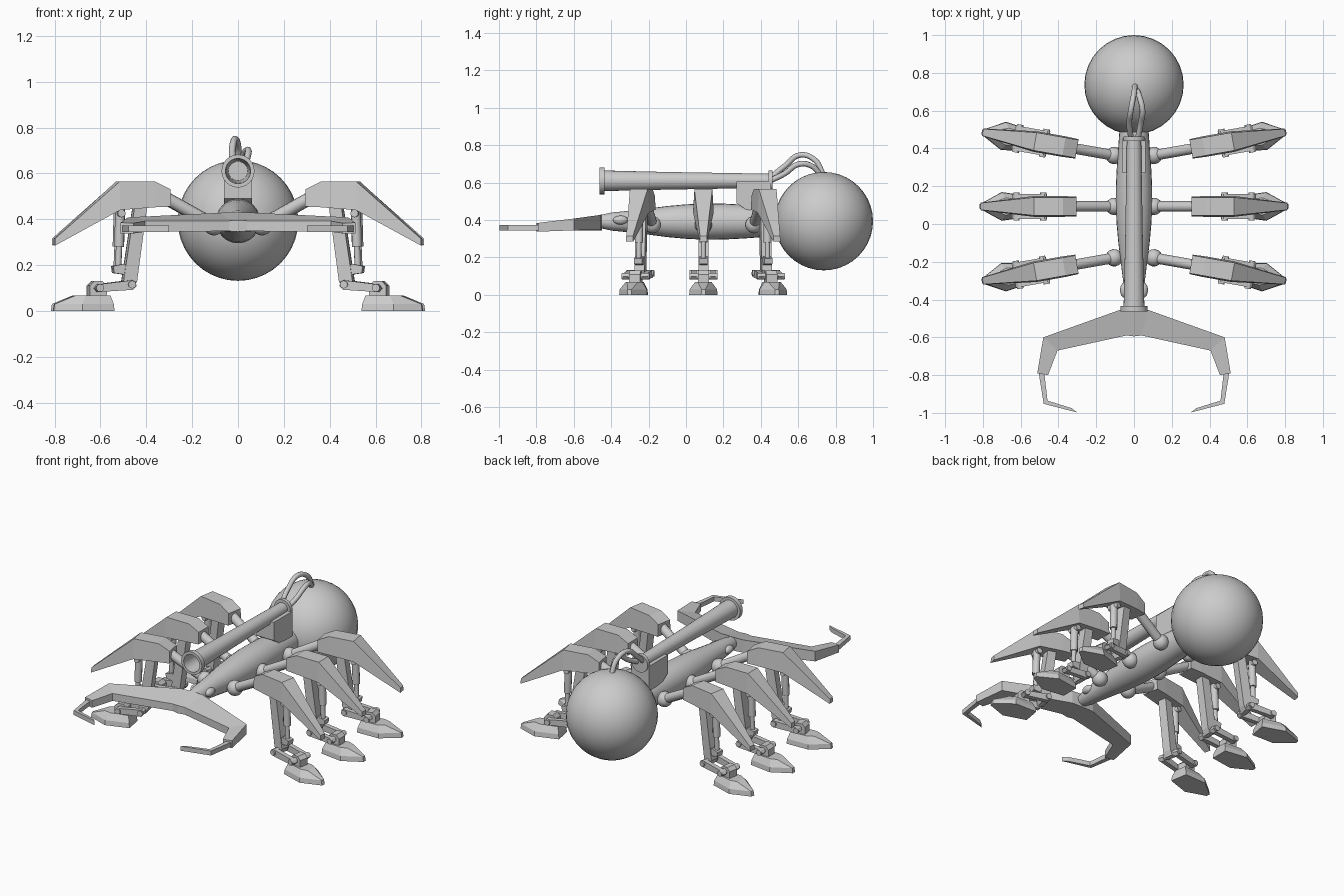
import bpy, bmesh, math
from mathutils import Matrix, Vector

if "Cube" in bpy.data.objects:
    bpy.data.objects.remove(bpy.data.objects["Cube"])

grey = bpy.data.materials.new("light_grey")
grey.diffuse_color = (0.6, 0.6, 0.6, 1)
grey.use_nodes = True
grey.node_tree.nodes["Principled BSDF"].inputs["Base Color"].default_value = grey.diffuse_color
IDENT = Matrix.Identity(4)


def finish(name, bm, mat=IDENT, smooth=False):
    bm.transform(mat)
    bmesh.ops.recalc_face_normals(bm, faces=bm.faces)
    me = bpy.data.meshes.new(name)
    bm.to_mesh(me)
    bm.free()
    me.materials.append(grey)
    ob = bpy.data.objects.new(name, me)
    bpy.context.collection.objects.link(ob)
    if smooth:
        bpy.context.view_layer.objects.active = ob
        ob.select_set(True)
        bpy.ops.object.shade_smooth_by_angle(angle=math.radians(40))
        ob.select_set(False)
    return ob


def loft(name, rings, mat=IDENT, smooth=False, caps=True):
    bm = bmesh.new()
    vs = [[bm.verts.new(p) for p in r] for r in rings]
    n = len(vs[0])
    for a, b in zip(vs, vs[1:]):
        for i in range(n):
            bm.faces.new((a[i], a[(i + 1) % n], b[(i + 1) % n], b[i]))
    if caps:
        bm.faces.new(vs[0])
        bm.faces.new(vs[-1])
    return finish(name, bm, mat, smooth)


def lathe_y(name, profile, z, n=24, caps=True):
    rings = [[(r * math.cos(2 * math.pi * i / n), y, z + r * math.sin(2 * math.pi * i / n))
              for i in range(n)] for y, r in profile]
    return loft(name, rings, smooth=True, caps=caps)


def ball(name, c, r, mat=IDENT, seg=16, scale=(1, 1, 1)):
    bm = bmesh.new()
    bmesh.ops.create_uvsphere(bm, u_segments=seg, v_segments=seg * 5 // 8, radius=r)
    m = Matrix.Translation(c) @ Matrix.Diagonal((*scale, 1))
    return finish(name, bm, mat @ m, True)


def rod(name, a, b, r, mat=IDENT, n=12, r2=None):
    a, b = Vector(a), Vector(b)
    bm = bmesh.new()
    bmesh.ops.create_cone(bm, cap_ends=True, segments=n, radius1=r,
                          radius2=r if r2 is None else r2, depth=(b - a).length)
    m = Matrix.Translation((a + b) / 2) @ (b - a).to_track_quat('Z', 'Y').to_matrix().to_4x4()
    return finish(name, bm, mat @ m, True)


def slab(name, outline, hw, mat=IDENT, yc=0):
    # side outline (x, z) extruded across y
    return loft(name, [[(x, yc + s * hw, z) for x, z in outline] for s in (-1, 1)], mat)


# Abdomen and body
ball("abdomen", (0, 0.737, 0.394), 0.263, seg=32)
lathe_y("body", [(-0.48, 0.03), (-0.40, 0.048), (-0.3, 0.058), (-0.2, 0.07), (-0.1, 0.083),
                 (0, 0.092), (0.1, 0.097), (0.2, 0.096), (0.3, 0.091), (0.4, 0.084),
                 (0.52, 0.075)], 0.392)

# Cannon with hollow muzzle, flanges and mount
lathe_y("cannon", [(-0.15, 0.01), (-0.15, 0.042), (-0.40, 0.052), (-0.462, 0.055), (-0.462, 0.072),
                   (-0.435, 0.072), (-0.435, 0.055), (-0.1, 0.047), (0.44, 0.038),
                   (0.44, 0.056), (0.462, 0.056), (0.462, 0.01)], 0.61)
loft("cannon_mount", [[(s * 0.062, y, z) for y, z in
                       ((0.27, 0.605), (0.455, 0.605), (0.455, 0.45), (0.33, 0.45), (0.27, 0.49))]
                      for s in (-1, 1)])

# Hoses from cannon to abdomen
for pts in ([(-0.015, 0.45, 0.625), (-0.025, 0.53, 0.69), (-0.015, 0.61, 0.748),
             (0, 0.69, 0.72), (0.005, 0.735, 0.64)],
            [(0.02, 0.45, 0.61), (0.035, 0.53, 0.65), (0.045, 0.60, 0.698),
             (0.03, 0.67, 0.69), (0.01, 0.72, 0.64)]):
    cu = bpy.data.curves.new("hose", 'CURVE')
    cu.dimensions = '3D'
    cu.bevel_depth = 0.015
    cu.bevel_resolution = 2
    cu.resolution_u = 6
    sp = cu.splines.new('BEZIER')
    sp.bezier_points.add(len(pts) - 1)
    for p, co in zip(sp.bezier_points, pts):
        p.co = co
        p.handle_left_type = p.handle_right_type = 'AUTO'
    cu.materials.append(grey)
    bpy.context.collection.objects.link(bpy.data.objects.new("hose", cu))

# Eyes, mandibles and claws on both sides
for s in (1, -1):
    flip = Matrix.Diagonal((s, 1, 1, 1))
    ball("eye", (0.05, -0.35, 0.40), 0.03, flip, scale=(0.8, 1.35, 0.8))
    # back xy, front xy, top back z, top front z, bottom z
    secs = [((0, -0.45), (0, -0.595), 0.43, 0.395, 0.345),
            ((0.075, -0.455), (0.04, -0.59), 0.428, 0.393, 0.348),
            ((0.48, -0.60), (0.405, -0.67), 0.408, 0.392, 0.345),
            ((0.512, -0.79), (0.455, -0.80), 0.385, 0.383, 0.338)]
    loft("mandible", [[(*b, zb), (*f, zf), (*f, z0), (*b, z0)] for b, f, zb, zf, z0 in secs], flip)
    path = [((0.505, -0.785), (0.475, -0.785)), ((0.485, -0.95), (0.462, -0.937)),
            ((0.30, -0.998), (0.33, -0.975))]
    path[1] = ((0.478, -0.952), (0.458, -0.935))
    loft("claw", [[(*o, 0.373), (*i, 0.373), (*i, 0.345), (*o, 0.345)] for o, i in path], flip)


def leg(m):
    # hip ball and thigh rod
    ball("hip_joint", (0.005, 0, 0.375), 0.046, m)
    rod("thigh_rod", (0.005, 0, 0.375), (0.25, 0, 0.51), 0.028, m)
    # armoured thigh: x, top z, bottom z, top and bottom half widths
    secs = [(0.205, 0.53, 0.455, 0.048, 0.052), (0.275, 0.565, 0.452, 0.048, 0.055),
            (0.43, 0.565, 0.44, 0.048, 0.055), (0.712, 0.315, 0.285, 0.018, 0.02)]
    loft("thigh_armour", [[(x, -a, t), (x, a, t), (x, b, u), (x, -b, u)]
                          for x, t, u, a, b in secs], m)
    # shin and piston
    slab("shin", [(0.305, 0.46), (0.36, 0.46), (0.41, 0.13), (0.395, 0.1), (0.365, 0.1),
                  (0.35, 0.13)], 0.027, m)
    rod("piston_cylinder", (0.42, 0, 0.45), (0.425, 0, 0.28), 0.022, m, 10)
    rod("piston_rod", (0.425, 0, 0.29), (0.43, 0, 0.17), 0.014, m, 10)
    rod("piston_pin", (0.42, -0.035, 0.425), (0.42, 0.035, 0.425), 0.017, m, 10)
    slab("piston_bracket", [(0.38, 0.155), (0.45, 0.165), (0.455, 0.195), (0.41, 0.205),
                            (0.375, 0.19)], 0.022, m)
    # ankle pins, paired links and foot bracket
    rod("ankle_pin", (0.38, -0.075, 0.115), (0.38, 0.075, 0.115), 0.017, m)
    for y in (-0.052, 0.052):
        slab("ankle_link", [(0.36, 0.108), (0.375, 0.092), (0.53, 0.082), (0.545, 0.098),
                            (0.53, 0.115), (0.375, 0.134), (0.362, 0.127)], 0.014, m, y)
    rod("foot_pin", (0.522, -0.075, 0.1), (0.522, 0.075, 0.1), 0.017, m)
    slab("foot_bracket", [(0.485, 0.05), (0.485, 0.11), (0.505, 0.13), (0.54, 0.13),
                          (0.56, 0.11), (0.56, 0.05)], 0.03, m)
    # pointed foot
    def ring(z, x0, x1, x2, w0, w1, w2):
        return [(x0, -w0, z), (x1, -w1, z), (x2, -w2, z), (x2, w2, z), (x1, w1, z), (x0, w0, z)]
    loft("foot", [ring(0, 0.455, 0.60, 0.717, 0.055, 0.076, 0.012),
                  ring(0.03, 0.458, 0.60, 0.712, 0.052, 0.073, 0.01),
                  ring(0.068, 0.47, 0.58, 0.62, 0.035, 0.045, 0.03)], m)


# Three legs each side, outer pairs splayed
for s in (1, -1):
    for y, ang in ((-0.178, -10), (0.093, 0), (0.362, 10)):
        leg(Matrix.Diagonal((s, 1, 1, 1)) @ Matrix.Translation((0.1, y, 0))
            @ Matrix.Rotation(math.radians(ang), 4, 'Z'))
